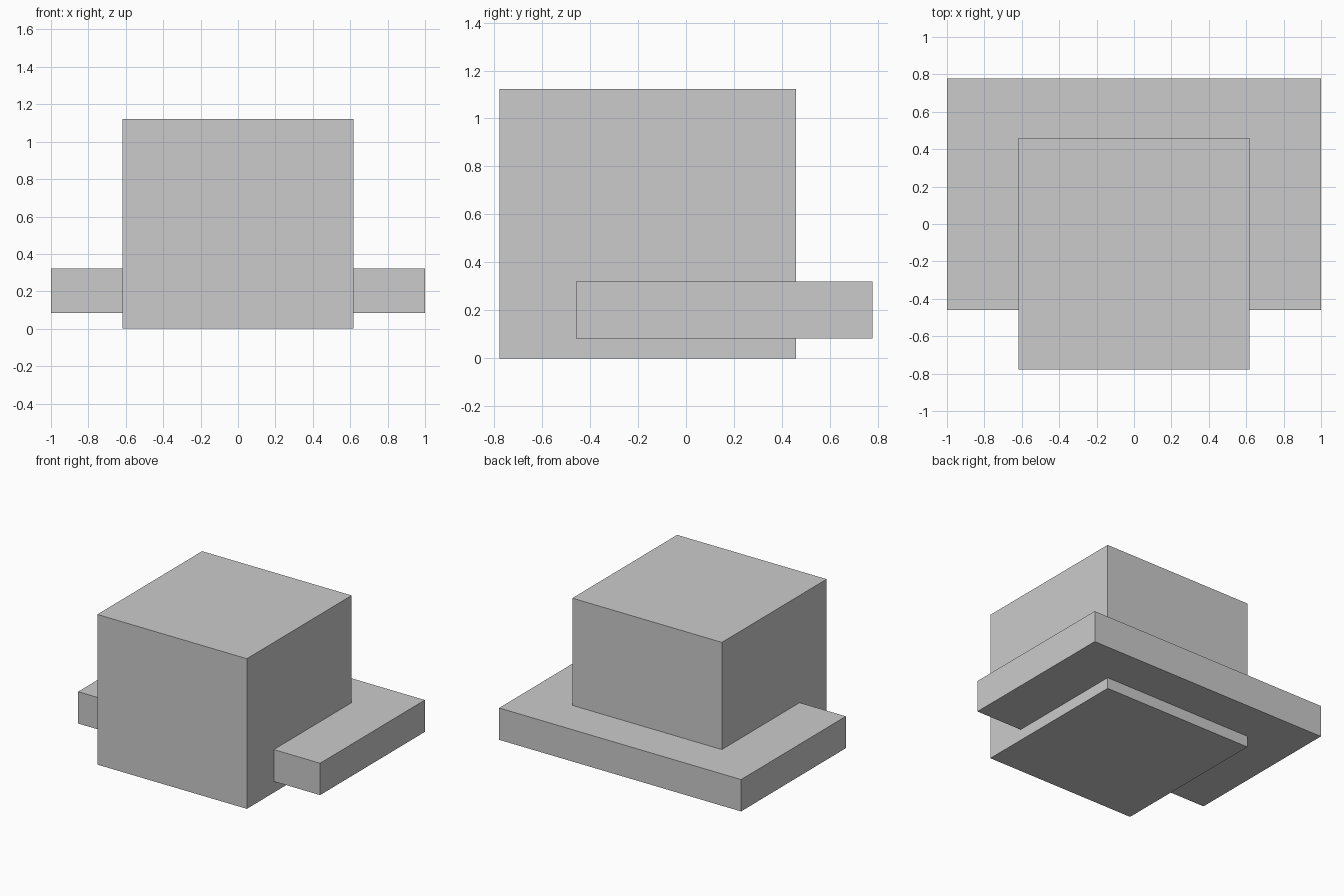
import bpy

if "Cube" in bpy.data.objects:
    bpy.data.objects.remove(bpy.data.objects["Cube"])


def box(name, lo, hi):
    """Axis-aligned box between two corners."""
    centre = [(a + b) / 2 for a, b in zip(lo, hi)]
    size = [b - a for a, b in zip(lo, hi)]
    bpy.ops.mesh.primitive_cube_add(size=1, location=centre)
    ob = bpy.context.object
    ob.name = name
    ob.scale = size
    bpy.ops.object.transform_apply(location=False, rotation=False, scale=True)
    return ob


# Main block standing on the ground, towards the front
box("main_block", (-0.618, -0.778, 0.0), (0.618, 0.459, 1.122))

# Wide flat slab passing through the block, towards the back
box("wide_slab", (-1.0, -0.459, 0.083), (1.0, 0.778, 0.321))
